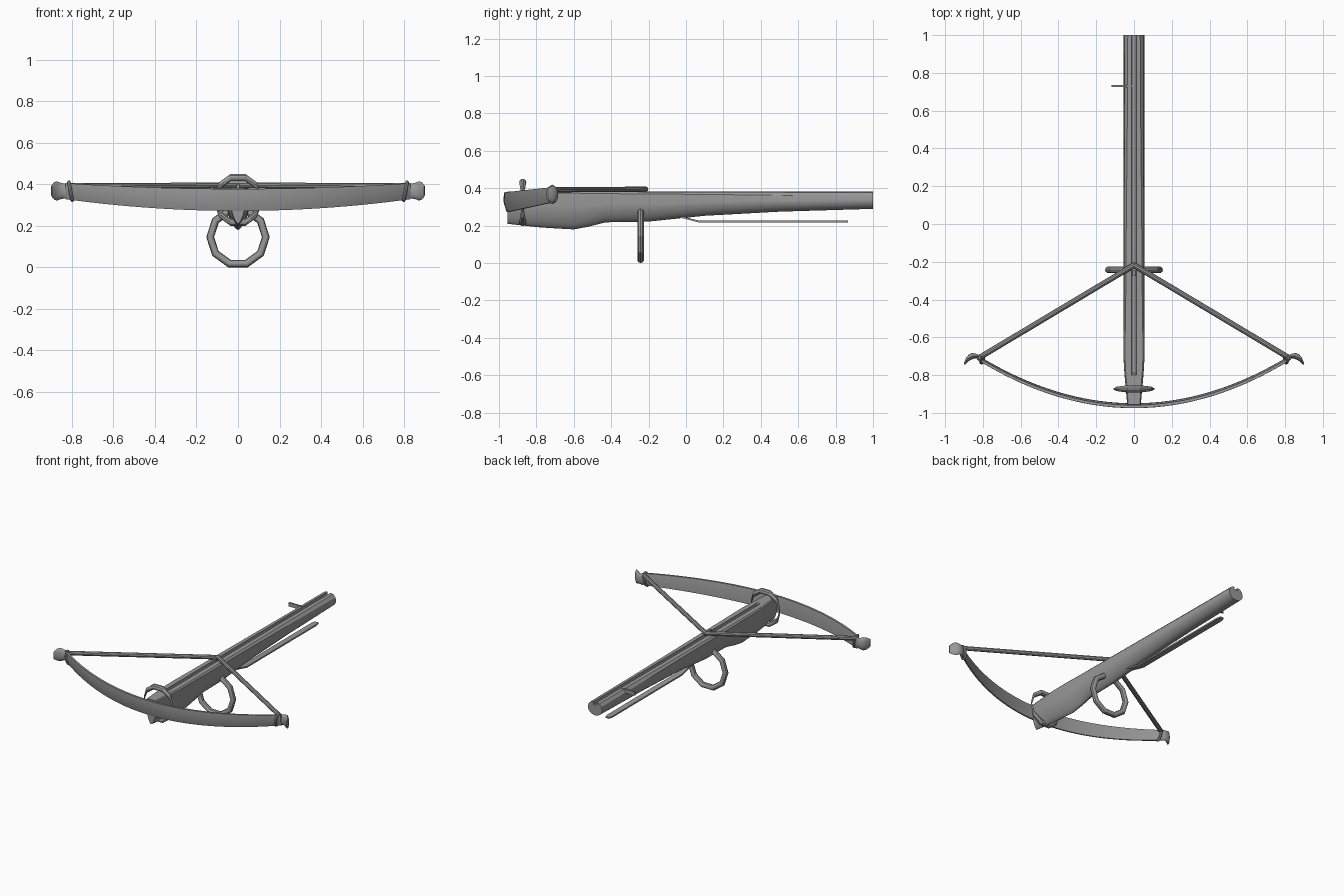
import bpy, bmesh, math
from mathutils import Vector

if "Cube" in bpy.data.objects:
    bpy.data.objects.remove(bpy.data.objects["Cube"])

grey = bpy.data.materials.new("plain grey")
grey.diffuse_color = (0.32, 0.32, 0.32, 1)
grey.use_nodes = True
grey.node_tree.nodes["Principled BSDF"].inputs["Base Color"].default_value = grey.diffuse_color


def loft(name, rings, closed=False, angle=30):
    """Skin a list of equal-length rings into one smooth-shaded part."""
    bm = bmesh.new()
    vs = [[bm.verts.new(p) for p in r] for r in rings]
    n, k = len(rings), len(rings[0])
    for i in range(n if closed else n - 1):
        a, b = vs[i], vs[(i + 1) % n]
        for j in range(k):
            bm.faces.new((a[j], a[(j + 1) % k], b[(j + 1) % k], b[j]))
    if not closed:
        bm.faces.new(vs[0])
        bm.faces.new(vs[-1])
    bmesh.ops.recalc_face_normals(bm, faces=bm.faces)
    me = bpy.data.meshes.new(name)
    bm.to_mesh(me)
    bm.free()
    me.materials.append(grey)
    ob = bpy.data.objects.new(name, me)
    bpy.context.collection.objects.link(ob)
    bpy.ops.object.select_all(action='DESELECT')
    ob.select_set(True)
    bpy.context.view_layer.objects.active = ob
    bpy.ops.object.shade_smooth_by_angle(angle=math.radians(angle))
    return ob


def tube(name, path, radius, normal, closed=False, sides=10):
    """Round tube with mitred corners along a planar path."""
    pts, nrm, n = [Vector(p) for p in path], Vector(normal), len(path)
    rings = []
    for i, p in enumerate(pts):
        a = (p - pts[i - 1]).normalized() if closed or i else None
        b = (pts[(i + 1) % n] - p).normalized() if closed or i < n - 1 else None
        a, b = a or b, b or a
        t = (a + b).normalized()
        side = t.cross(nrm) / max(t.dot(a), 0.3)
        rings.append([p + radius * (math.cos(w) * side + math.sin(w) * nrm)
                      for w in (math.tau * j / sides for j in range(sides))])
    return loft(name, rings, closed)


def box(name, x, y, z):
    return loft(name, [[(a, y[0], z[0]), (a, y[1], z[0]), (a, y[1], z[1]), (a, y[0], z[1])] for a in x])


def lerp(a, b, t):
    return a + (b - a) * t


# Stock: y, underside height, half width, groove depth, roundness
stations = [(-0.955, .21, .036, 0, 0), (-.80, .193, .05, 0, 0), (-.79, .192, .051, .02, 0),
            (-.72, .187, .055, .02, 0), (-.6, .18, .055, .02, 0), (-.52, .195, .055, .02, .1),
            (-.43, .218, .055, .02, .2), (-.2, .222, .055, .02, .3), (.1, .253, .055, .02, .5),
            (.5, .275, .055, .02, .8), (1, .29, .055, .02, 1)]
rings = []
for y, zb, w, groove, rnd in stations:
    zt = .382
    h = zt - zb
    zm = zt - lerp(.40, .48, rnd) * h
    power = lerp(1.3, 1.0, rnd)
    half = [(.011, zt - groove), (.012, zt), (w * lerp(.85, .6, rnd), zt - .004 * rnd),
            (w * lerp(.99, .9, rnd), zt - lerp(.008, .022, rnd))]
    for i in range(7):
        t = math.pi / 2 * i / 7
        half.append((w * math.cos(t) ** power, zm - (zm - zb) * math.sin(t) ** power))
    ring = half + [(0, zb)] + [(-x, z) for x, z in reversed(half)]
    rings.append([(x, y, z) for x, z in ring])
loft("stock", rings)

# Bow: a thin tapering lens section swept along a shallow arc
rings = []
for i in range(33):
    x = -.83 + 1.66 * i / 32
    s = (x / .82) ** 2
    y, top, bottom = -.962 + .25 * s, .378 + .027 * s, .272 + .055 * s
    mid = (top + bottom) / 2
    rings.append([(x, y - .012, top), (x, y - .013, mid), (x, y + .003, bottom),
                  (x, y + .013, bottom), (x, y + .012, mid), (x, y + .003, top)])
loft("bow", rings, angle=35)

# Flared, curled bow tips and the string loops behind them
tip = [(.80, -.712, .333, .398, .009), (.825, -.70, .332, .403, .012), (.85, -.697, .33, .406, .014),
       (.87, -.706, .322, .414, .013), (.885, -.72, .326, .411, .010), (.898, -.742, .342, .395, .005)]
for s, label in ((1, "right"), (-1, "left")):
    loft(label + "_bow_tip", [[(s * (x + math.cos(a) * t * .5), y + math.cos(a) * t,
                                (lo + hi) / 2 + math.sin(a) * (hi - lo) / 2)
                               for a in (math.tau * j / 12 for j in range(12))]
                              for x, y, lo, hi, t in tip], angle=45)
    loop = [(s * (.806 + .008 * math.sin(a)), -.715 + .02 * math.cos(a), .367 + .042 * math.sin(a))
            for a in (math.tau * j / 12 for j in range(12))]
    tube(label + "_string_loop", loop, .009, (1, 0, 0), True, 8)

# Drawn string
tube("string", [(-.815, -.705, .392), (0, -.218, .395), (.815, -.705, .392)], .0145, (0, 0, 1))

# Ten-sided rings: one hanging under the stock, one lying at the nose
angles = [math.tau * i / 10 for i in range(10)]
tube("hanging_ring", [(.134 * math.cos(a), -.243, .146 + .134 * math.sin(a)) for a in angles],
     .018, (0, 1, 0), True)
tube("nose_ring", [(.113 * math.cos(a), -.873, .325 + .113 * math.sin(a)) for a in angles],
     .019, (0, 0, 1), True)

# Trigger lever: thin bent strip under the stock
lever = [(-.08, .258, .02), (-.02, .245, .02), (.07, .222, .02), (.84, .222, .02), (.865, .222, .012)]
loft("trigger_lever", [[(-w, y, z - .005), (w, y, z - .005), (w, y, z + .005), (-w, y, z + .005)]
                       for y, z, w in lever])

# String catch in the groove and side peg near the butt
box("string_catch", (-.007, .007), (-.275, -.245), (.355, .402))
box("side_peg", (-.12, -.011), (.725, .737), (.357, .383))
